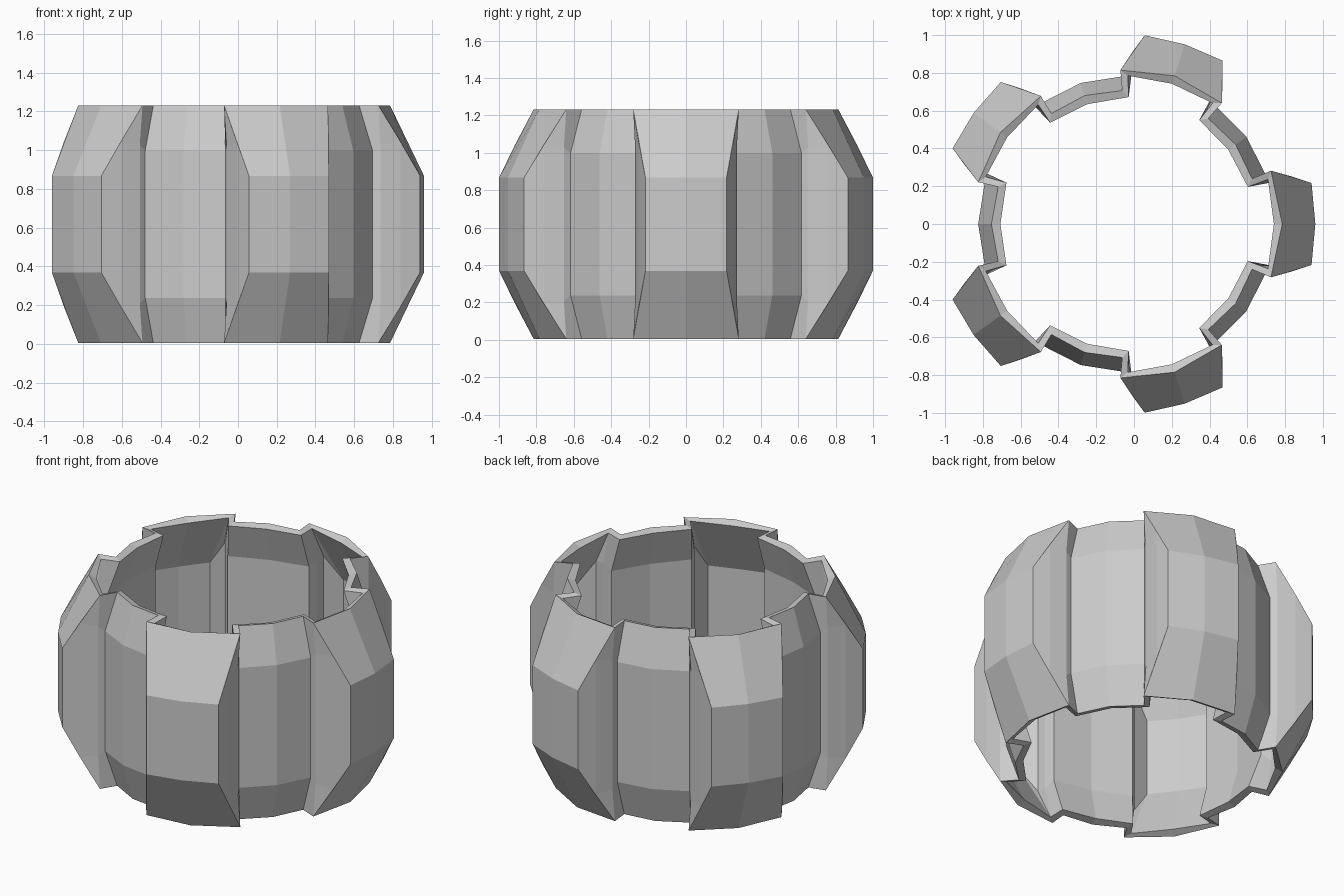
import bpy, bmesh
from math import cos, sin, pi

if "Cube" in bpy.data.objects:
    bpy.data.objects.remove(bpy.data.objects["Cube"])

MID, HALF, CX = 0.618, 0.613, -0.04

# half of one lobe sector: (rim xy, belly xy, half height of the belly band)
CORNER = (0.765, 0.282)
V = 0.2 * pi
half = [
    ((0.825, 0.0), (1.0, 0.0), 0.25),                 # lobe centre
    (CORNER, (0.98, 0.217), 0.25),                    # lobe edge
    (CORNER, (0.88, 0.25), 0.425),                    # lobe flank
    (CORNER, (0.775, 0.272), 0.41),                   # lobe foot
    ((0.665, 0.24), (0.735, 0.265), 0.38),            # valley corner
    ((0.715 * cos(V), 0.715 * sin(V)), (0.785 * cos(V), 0.785 * sin(V)), 0.38),
]


def flip(p):
    return (p[0], -p[1])


sector = [(flip(r), flip(m), h) for r, m, h in half[4:0:-1]] + half


def place(p, ang, z):
    return (CX + p[0] * cos(ang) - p[1] * sin(ang),
            p[0] * sin(ang) + p[1] * cos(ang), z)


# ring wall: four vertices per profile column, joined round the ring
bm = bmesh.new()
columns = []
for i in range(5):
    a = i * 2 * pi / 5
    for rim, belly, h in sector:
        columns.append([bm.verts.new(place(p, a, MID + z)) for p, z in
                        ((rim, -HALF), (belly, -h), (belly, h), (rim, HALF))])
for i, c in enumerate(columns):
    d = columns[(i + 1) % len(columns)]
    for k in range(3):
        bm.faces.new((c[k], d[k], d[k + 1], c[k + 1]))
bmesh.ops.remove_doubles(bm, verts=bm.verts, dist=0.001)
bmesh.ops.recalc_face_normals(bm, faces=bm.faces)
# make the normals point outward
f = max(bm.faces, key=lambda q: q.calc_center_median().x)
if f.normal.x < 0:
    bmesh.ops.reverse_faces(bm, faces=bm.faces)
mesh = bpy.data.meshes.new("lobed_ring")
bm.to_mesh(mesh)
bm.free()
ring = bpy.data.objects.new("lobed_ring", mesh)
bpy.context.collection.objects.link(ring)

# wall thickness grows inward
sol = ring.modifiers.new("wall", "SOLIDIFY")
sol.thickness = 0.05
sol.offset = -1
